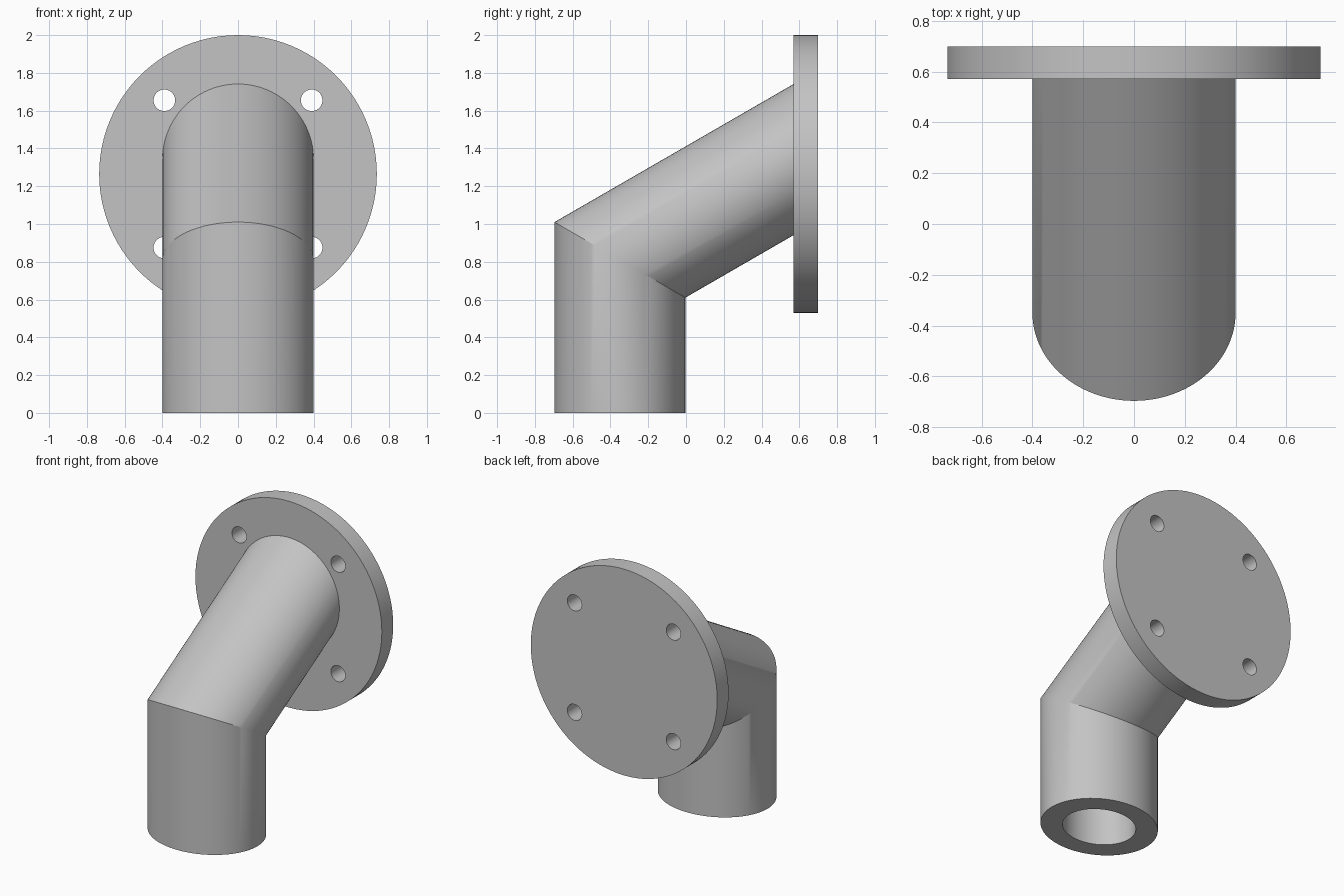
import bpy, bmesh, math
from mathutils import Vector

if "Cube" in bpy.data.objects:
    bpy.data.objects.remove(bpy.data.objects["Cube"])

SEG = 96
TILT = math.radians(30)          # rise of the upper pipe
PIPE_Y, PIPE_R, BORE_R = -0.35, 0.4, 0.25
MITRE_Z = 0.81
FLANGE_FRONT, FLANGE_BACK, FLANGE_Z = 0.57, 0.698, 1.265

grey = bpy.data.materials.new("plain_grey")
grey.use_nodes = True
grey.diffuse_color = (0.55, 0.55, 0.55, 1)
grey.node_tree.nodes["Principled BSDF"].inputs["Base Color"].default_value = (0.55, 0.55, 0.55, 1)


def shade(obj):
    bpy.ops.object.select_all(action='DESELECT')
    obj.select_set(True)
    bpy.context.view_layer.objects.active = obj
    bpy.ops.object.shade_smooth_by_angle(angle=math.radians(25))


def disc(name, radius, x, z, front, back, segments):
    """Cylinder lying along y."""
    bpy.ops.mesh.primitive_cylinder_add(
        vertices=segments, radius=radius, depth=back - front,
        location=(x, (front + back) / 2, z), rotation=(math.pi / 2, 0, 0))
    obj = bpy.context.object
    obj.name = name
    return obj


# Mitred pipe: rings at the foot, the mitre and the flange, for wall and bore
def pipe_rings(bm, radius):
    """The section is a true circle in the mitre plane, swept both ways."""
    rings = [[], [], []]
    end_y = FLANGE_FRONT + 0.01
    for i in range(SEG):
        a = 2 * math.pi * i / SEG
        x, s = radius * math.cos(a), radius * math.sin(a)
        y, z = PIPE_Y + s * math.cos(TILT), MITRE_Z - s * math.sin(TILT)
        end_z = z + (end_y - y) * math.tan(TILT)
        for ring, co in zip(rings, ((x, y, 0), (x, y, z), (x, end_y, end_z))):
            ring.append(bm.verts.new(Vector(co)))
    return rings


def bridge(bm, low, high):
    for i in range(SEG):
        j = (i + 1) % SEG
        bm.faces.new((low[i], low[j], high[j], high[i]))


bm = bmesh.new()
outer = pipe_rings(bm, PIPE_R)
inner = pipe_rings(bm, BORE_R)
for k in range(2):
    bridge(bm, outer[k], outer[k + 1])
    bridge(bm, inner[k + 1], inner[k])
bridge(bm, inner[0], outer[0])
bridge(bm, outer[2], inner[2])
bmesh.ops.recalc_face_normals(bm, faces=bm.faces)
mesh = bpy.data.meshes.new("elbow_pipe")
bm.to_mesh(mesh)
bm.free()
pipe = bpy.data.objects.new("elbow_pipe", mesh)
bpy.context.collection.objects.link(pipe)
mesh.materials.append(grey)
shade(pipe)

# Round flange with four bolt holes
flange = disc("flange", 0.735, 0, FLANGE_Z, FLANGE_FRONT, FLANGE_BACK, SEG)
flange.data.materials.append(grey)
for sx in (-1, 1):
    for sz in (-1, 1):
        cutter = disc("bolt_hole_cutter", 0.057, sx * 0.39, FLANGE_Z + sz * 0.39,
                      FLANGE_FRONT - 0.1, FLANGE_BACK + 0.1, 40)
        cutter.hide_render = True
        cut = flange.modifiers.new("bolt_hole", 'BOOLEAN')
        cut.operation = 'DIFFERENCE'
        cut.solver = 'EXACT'
        cut.object = cutter
        bpy.context.view_layer.objects.active = flange
        bpy.ops.object.modifier_apply(modifier=cut.name)
        bpy.data.objects.remove(cutter)
shade(flange)
